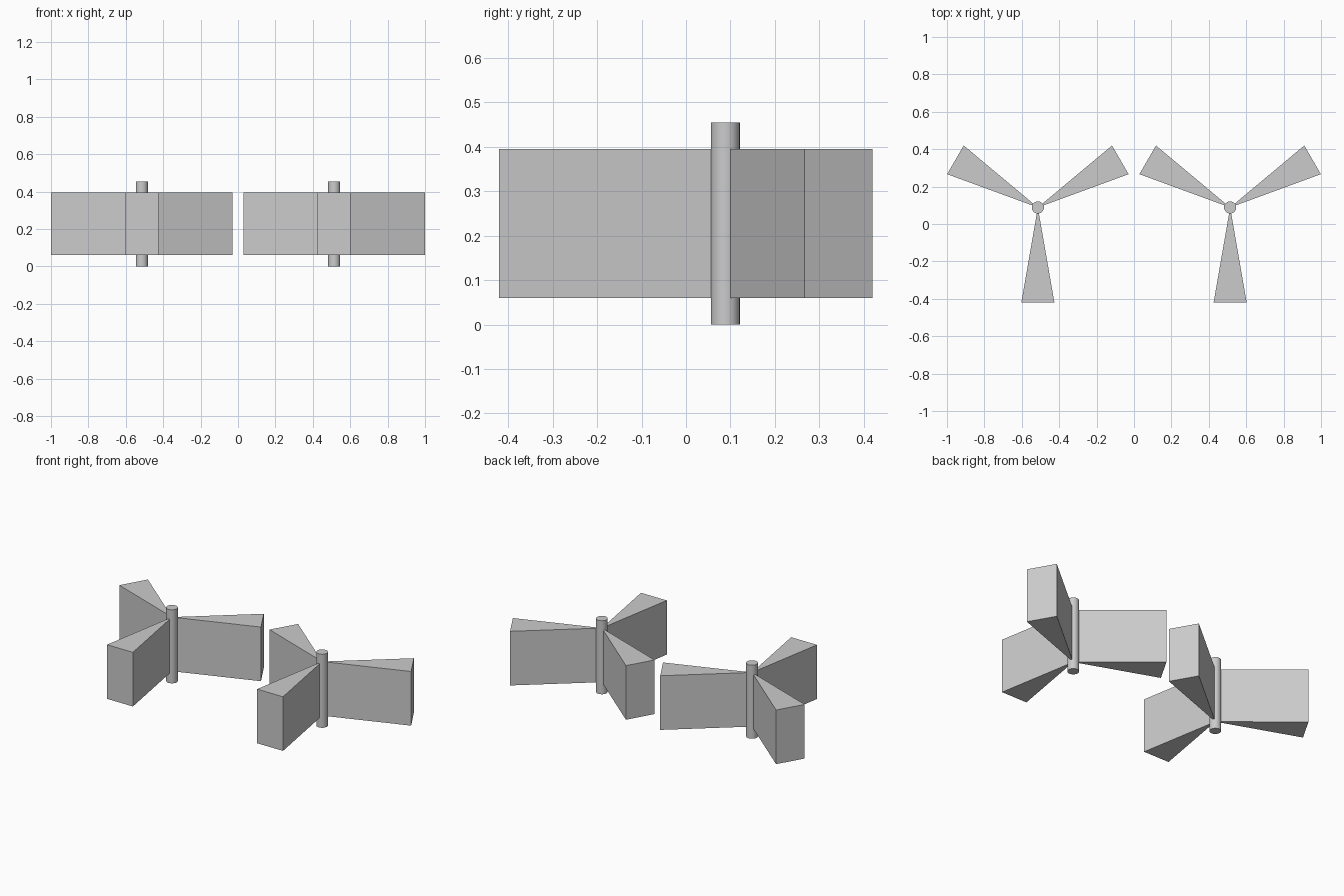
import bpy, bmesh, math

if "Cube" in bpy.data.objects:
    bpy.data.objects.remove(bpy.data.objects["Cube"])

HUB_X, HUB_Y = 0.514, 0.0885
REACH, HALF_W = 0.509, 0.0885
Z0, Z1 = 0.06, 0.395
SHAFT_R, SHAFT_H = 0.0325, 0.455


def make_blade(name, x, y, angle):
    """Wedge-shaped blade: triangle profile pointing at the shaft, extruded up."""
    bm = bmesh.new()
    profile = [(0, 0), (REACH, -HALF_W), (REACH, HALF_W)]
    face = bm.faces.new([bm.verts.new((px, py, Z0)) for px, py in profile])
    top = bmesh.ops.extrude_face_region(bm, geom=[face])["geom"]
    bmesh.ops.translate(bm, vec=(0, 0, Z1 - Z0),
                        verts=[g for g in top if isinstance(g, bmesh.types.BMVert)])
    bmesh.ops.recalc_face_normals(bm, faces=bm.faces)
    mesh = bpy.data.meshes.new(name)
    bm.to_mesh(mesh)
    bm.free()
    obj = bpy.data.objects.new(name, mesh)
    obj.location = (x, y, 0)
    obj.rotation_euler.z = angle
    bpy.context.collection.objects.link(obj)


for side, x in (("left", -HUB_X), ("right", HUB_X)):
    # Central shaft
    bpy.ops.mesh.primitive_cylinder_add(vertices=32, radius=SHAFT_R, depth=SHAFT_H,
                                        location=(x, HUB_Y, SHAFT_H / 2))
    bpy.context.object.name = f"{side}_shaft"
    bpy.ops.object.shade_smooth_by_angle(angle=math.radians(30))
    # Three blades, evenly spaced, one pointing to the front
    for i in range(3):
        make_blade(f"{side}_blade_{i + 1}", x, HUB_Y, math.radians(-90 + 120 * i))
